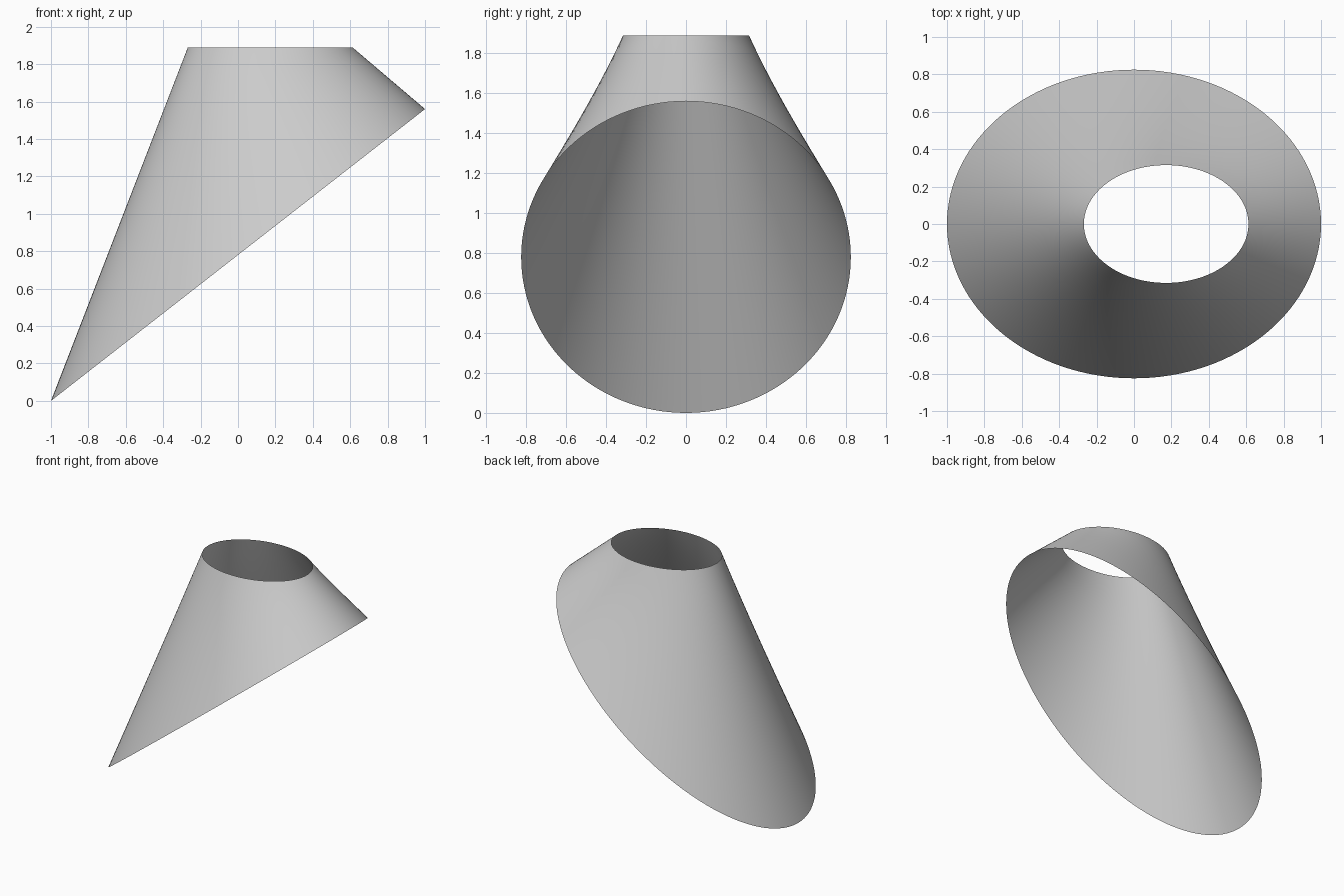
import bpy, bmesh
from math import cos, sin, tau

if "Cube" in bpy.data.objects:
    bpy.data.objects.remove(bpy.data.objects["Cube"])

SEGMENTS, ROWS = 128, 12


def lower(t):
    # slanted oval rim touching the ground at -x
    return (cos(t), 0.825 * sin(t), 0.78 + 0.78 * cos(t))


def upper(t):
    # small level oval rim
    return (0.172 + 0.44 * cos(t), 0.315 * sin(t), 1.89)


# open thin shell, straight-ruled between the two rims
bm = bmesh.new()
rings = []
for r in range(ROWS + 1):
    f = r / ROWS
    ring = []
    for i in range(SEGMENTS):
        t = tau * i / SEGMENTS
        ring.append(bm.verts.new([a + (b - a) * f for a, b in zip(lower(t), upper(t))]))
    rings.append(ring)
for a, b in zip(rings, rings[1:]):
    for i in range(SEGMENTS):
        j = (i + 1) % SEGMENTS
        bm.faces.new((a[i], a[j], b[j], b[i])).smooth = True

mesh = bpy.data.meshes.new("slanted_shade")
bm.to_mesh(mesh)
bm.free()
shade = bpy.data.objects.new("slanted_shade", mesh)
bpy.context.collection.objects.link(shade)
